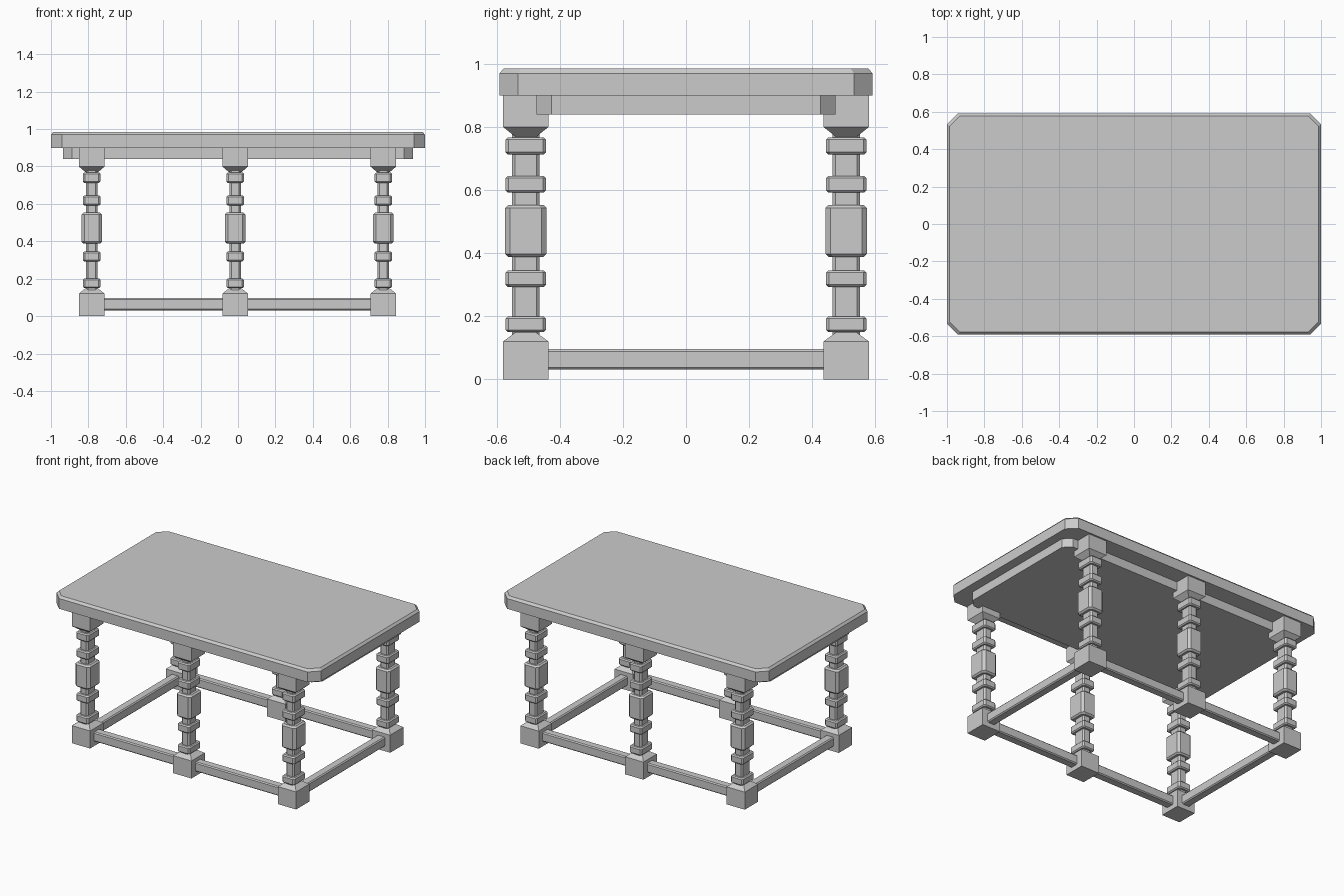
import bpy, bmesh

if "Cube" in bpy.data.objects:
    bpy.data.objects.remove(bpy.data.objects["Cube"])

LEG_X = {"left": -0.782, "middle": -0.015, "right": 0.777}
LEG_Y = {"front": -0.508, "back": 0.508}


def outline(hx, hy, c):
    """Rectangle with cut corners (plain rectangle if c is 0)."""
    if c == 0:
        return [(hx, -hy), (hx, hy), (-hx, hy), (-hx, -hy)]
    return [(hx - c, -hy), (hx, -hy + c), (hx, hy - c), (hx - c, hy),
            (-hx + c, hy), (-hx, hy - c), (-hx, -hy + c), (-hx + c, -hy)]


def loft(name, sections):
    """Mesh through stacked sections (z, half x, half y, corner cut)."""
    bm = bmesh.new()
    rings = [[bm.verts.new((x, y, z)) for x, y in outline(hx, hy, c)]
             for z, hx, hy, c in sections]
    n = len(rings[0])
    for a, b in zip(rings, rings[1:]):
        for i in range(n):
            j = (i + 1) % n
            bm.faces.new((a[i], a[j], b[j], b[i]))
    bm.faces.new(rings[0][::-1])
    bm.faces.new(rings[-1])
    bmesh.ops.recalc_face_normals(bm, faces=bm.faces[:])
    mesh = bpy.data.meshes.new(name)
    bm.to_mesh(mesh)
    bm.free()
    return mesh


def place(name, mesh, loc=(0, 0, 0)):
    ob = bpy.data.objects.new(name, mesh)
    ob.location = loc
    bpy.context.collection.objects.link(ob)
    return ob


def rail(name, size, loc):
    """Box with small bevelled edges."""
    ob = place(name, loft(name, [(-size[2] / 2, size[0] / 2, size[1] / 2, 0),
                                 (size[2] / 2, size[0] / 2, size[1] / 2, 0)]), loc)
    bev = ob.modifiers.new("bevel", "BEVEL")
    bev.width = 0.007
    bev.segments = 1


# Table top with clipped corners and bevelled upper edge
place("table_top", loft("table_top", [
    (0.90, 1.0, 0.592, 0.06), (0.97, 1.0, 0.592, 0.06), (0.985, 0.987, 0.578, 0.055)]))

# Apron slab under the top
place("apron", loft("apron", [(0.84, 0.935, 0.474, 0.048), (0.90, 0.935, 0.474, 0.048)]))

# Leg column: shaft with stacked collars and a larger centre block
SHAFT = (0.03, 0.044, 0.01)
COLLAR = (0.047, 0.064, 0.01)
CENTRE = (0.055, 0.066, 0.016)
bulges = [(0.15, 0.20, COLLAR, 0.007), (0.293, 0.345, COLLAR, 0.007),
          (0.388, 0.553, CENTRE, 0.01),
          (0.592, 0.645, COLLAR, 0.007), (0.713, 0.767, COLLAR, 0.007)]
column = [(0.13, *SHAFT)]
for z0, z1, (hx, hy, c), b in bulges:
    tip = (hx - b, hy - b, c)
    column += [(z0, *SHAFT), (z0, *tip), (z0 + b, hx, hy, c),
               (z1 - b, hx, hy, c), (z1, *tip), (z1, *SHAFT)]
column.append((0.79, *SHAFT))
column_mesh = loft("leg_column", column)

# Square foot and head blocks with sloped shoulders
foot_mesh = loft("leg_foot", [(0, 0.069, 0.072, 0), (0.12, 0.069, 0.072, 0),
                              (0.148, 0.034, 0.034, 0)])
head_mesh = loft("leg_head", [(0.77, 0.034, 0.034, 0), (0.80, 0.069, 0.072, 0),
                              (0.90, 0.069, 0.072, 0)])

# Six legs
for row, y in LEG_Y.items():
    for side, x in LEG_X.items():
        for part, mesh in (("column", column_mesh), ("foot", foot_mesh), ("head", head_mesh)):
            place(f"{row}_{side}_leg_{part}", mesh, (x, y, 0))

# Long stretchers between neighbouring feet
for row, y in LEG_Y.items():
    for a, b in (("left", "middle"), ("middle", "right")):
        xa, xb = LEG_X[a], LEG_X[b]
        rail(f"{row}_{a}_stretcher", (xb - xa - 0.1, 0.06, 0.065), ((xa + xb) / 2, y, 0.0635))

# End stretchers joining front and back
for side in ("left", "right"):
    rail(f"{side}_end_stretcher", (0.06, 2 * 0.508 - 0.1, 0.065), (LEG_X[side], 0, 0.0635))
